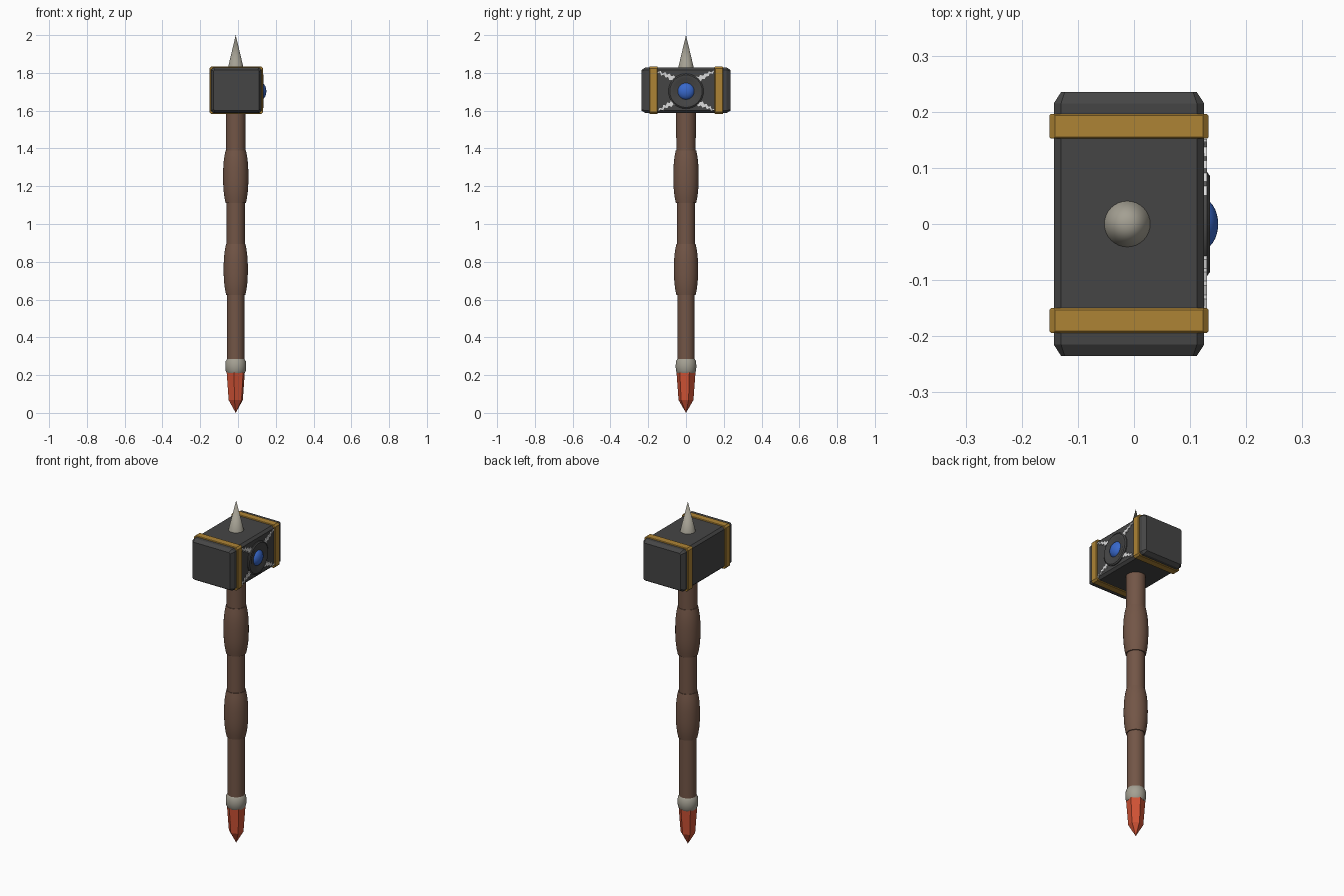
import bpy, bmesh, math, random
from mathutils import Matrix, Vector

if "Cube" in bpy.data.objects:
    bpy.data.objects.remove(bpy.data.objects["Cube"])

random.seed(4)
CX = -0.012          # handle axis
HX, HZ = -0.009, 1.708   # head centre


def mat(name, r, g, b):
    m = bpy.data.materials.new(name)
    m.diffuse_color = (r, g, b, 1)
    m.use_nodes = True
    m.node_tree.nodes["Principled BSDF"].inputs["Base Color"].default_value = m.diffuse_color
    return m


IRON = mat("dark iron", 0.06, 0.06, 0.06)
GOLD = mat("gold", 0.42, 0.23, 0.035)
WOOD = mat("brown wood", 0.17, 0.092, 0.062)
STEEL = mat("pale steel", 0.37, 0.35, 0.29)
RED = mat("red crystal", 0.62, 0.085, 0.035)
BLUE = mat("blue gem", 0.04, 0.14, 0.60)
WHITE = mat("silver white", 0.72, 0.72, 0.72)


def finish(name, bm, material, smooth=None):
    bmesh.ops.recalc_face_normals(bm, faces=bm.faces)
    me = bpy.data.meshes.new(name)
    bm.to_mesh(me)
    bm.free()
    ob = bpy.data.objects.new(name, me)
    bpy.context.collection.objects.link(ob)
    me.materials.append(material)
    if smooth:
        bpy.ops.object.select_all(action='DESELECT')
        ob.select_set(True)
        bpy.context.view_layer.objects.active = ob
        bpy.ops.object.shade_smooth_by_angle(angle=math.radians(smooth))
    return ob


def loft(bm, rings):
    """Skin rings of points; one-point rings become tips, open ends get caps."""
    vs = [[bm.verts.new(p) for p in r] for r in rings]
    for a, b in zip(vs, vs[1:]):
        n = max(len(a), len(b))
        for i in range(n):
            j = (i + 1) % n
            if len(a) == 1:
                bm.faces.new((a[0], b[i], b[j]))
            elif len(b) == 1:
                bm.faces.new((a[i], a[j], b[0]))
            else:
                bm.faces.new((a[i], a[j], b[j], b[i]))
    for end in (vs[0], vs[-1]):
        if len(end) > 2:
            bm.faces.new(end)


def lathe(name, profile, material, sides=32, smooth=35, matrix=None, phase=0.0):
    """Turn (radius, height) points around z, then place with matrix."""
    bm = bmesh.new()
    loft(bm, [[(r * math.cos(phase + math.tau * i / sides),
                r * math.sin(phase + math.tau * i / sides), h)
               for i in range(sides if r > 0 else 1)] for r, h in profile])
    bm.transform(matrix or Matrix.Translation((CX, 0, 0)))
    return finish(name, bm, material, smooth)


def block(name, hx, hz, c, sections, material):
    """Chamfered box along y; sections are (y, inset)."""
    bm = bmesh.new()
    rings = []
    for y, d in sections:
        a, b = hx - d, hz - d
        k = c * 0.5 if d else c
        pts = [(a, b - k), (a - k, b), (k - a, b), (-a, b - k),
               (-a, k - b), (k - a, -b), (a - k, -b), (a, k - b)]
        rings.append([(HX + x, y, HZ + z) for x, z in pts])
    loft(bm, rings)
    return finish(name, bm, material)


# Hammer head and its two bands
block("hammer_head", 0.134, 0.121, 0.013,
      [(-0.235, 0.013), (-0.215, 0), (0.215, 0), (0.235, 0.013)], IRON)
for side, y in (("front", -0.172), ("back", 0.174)):
    block(side + "_band", 0.142, 0.126, 0.010,
          [(y - 0.022, 0.003), (y - 0.019, 0), (y + 0.019, 0), (y + 0.022, 0.003)], GOLD)

# Top spike
lathe("top_spike", [(0.043, 1.82), (0, 2.0)], STEEL)

# Handle shaft, two swollen grips, collar
lathe("shaft", [(0.046, 0.25), (0.046, 0.63), (0.048, 0.9), (0.048, 1.11),
                (0.051, 1.39), (0.053, 1.60)], WOOD)
for name, z0, z1, r in (("lower_grip", 0.625, 0.895, 0.064),
                        ("upper_grip", 1.112, 1.39, 0.067)):
    h = z1 - z0
    prof = [(r - 0.013 * abs(2 * t - 1) ** 2.5, z0 + h * t)
            for t in (i / 10 for i in range(11))]
    lathe(name, prof, WOOD)
lathe("collar", [(0.046, 0.210), (0.053, 0.222), (0.055, 0.247),
                 (0.053, 0.274), (0.046, 0.285)], STEEL)

# Pointed six-sided crystal at the foot
lathe("pommel_crystal", [(0, 0.0), (0.040, 0.068), (0.051, 0.215)], RED,
      sides=6, smooth=None, phase=math.radians(20))

# Round socket and gem on the right face
to_right = Matrix.Translation((0, 0, 1.703)) @ Matrix.Rotation(math.pi / 2, 4, 'Y')
lathe("gem_socket", [(0.093, 0.115), (0.093, 0.130), (0.086, 0.135),
                     (0.070, 0.135), (0.060, 0.130), (0, 0.130)], IRON, matrix=to_right)
lathe("gem", [(0.047 * math.cos(a), 0.118 + 0.032 * math.sin(a))
              for a in (math.pi / 2 * i / 8 for i in range(8))] + [(0, 0.150)],
      BLUE, smooth=60, matrix=to_right)

# Jagged silver cracks running from the socket to the corners
bm = bmesh.new()
for sy in (-1, 1):
    for sz in (-1, 1):
        a, b = Vector((sy * 0.060, sz * 0.060)), Vector((sy * 0.148, sz * 0.103))
        d = (b - a).normalized()
        n = Vector((-d.y, d.x))
        rows = []
        for i in range(9):
            t = i / 8
            w = 0.011 * (1 - t) + 0.003
            mid = a.lerp(b, t) + n * (0.005 * (-1) ** i + random.uniform(-0.002, 0.002))
            rows.append((mid + n * w, mid - n * w))
        loft(bm, [[(x, p.x, 1.705 + p.y) for x, p in
                   ((0.122, l), (0.130, l), (0.130, r), (0.122, r))] for l, r in rows])
finish("silver_cracks", bm, WHITE)
